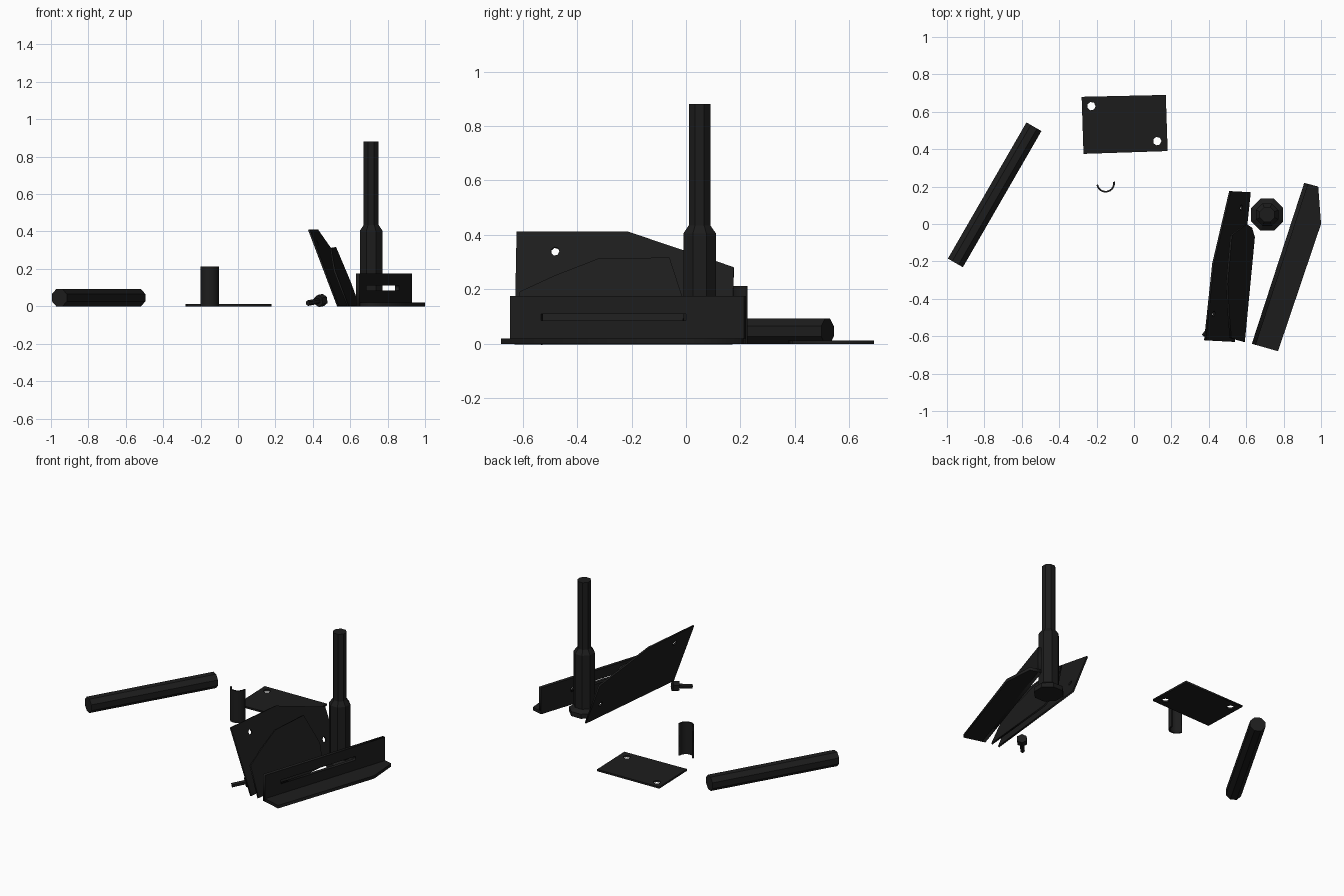
import bpy, bmesh
from math import sin, cos, pi, radians
from mathutils import Vector, Matrix

if "Cube" in bpy.data.objects:
    bpy.data.objects.remove(bpy.data.objects["Cube"])

metal = bpy.data.materials.new("dark_metal")
metal.diffuse_color = (0.012, 0.012, 0.012, 1)
metal.use_nodes = True
metal.node_tree.nodes["Principled BSDF"].inputs["Base Color"].default_value = metal.diffuse_color


def link(name, mesh):
    ob = bpy.data.objects.new(name, mesh)
    mesh.materials.clear()
    mesh.materials.append(metal)
    bpy.context.collection.objects.link(ob)
    return ob


def circle(cx, cy, r, n=7):
    return [(cx + r * cos(2 * pi * i / n), cy + r * sin(2 * pi * i / n)) for i in range(n)]


def sheet(name, outline, thick, origin, u, v, holes=()):
    """Flat sheet with holes, laid on the axes u and v and centred on its plane."""
    cu = bpy.data.curves.new(name, 'CURVE')
    cu.dimensions, cu.fill_mode, cu.extrude = '2D', 'BOTH', thick / 2
    for loop in [outline, *holes]:
        sp = cu.splines.new('POLY')
        sp.points.add(len(loop) - 1)
        for p, (a, b) in zip(sp.points, loop):
            p.co = (a, b, 0, 1)
        sp.use_cyclic_u = True
    tmp = bpy.data.objects.new("tmp", cu)
    bpy.context.collection.objects.link(tmp)
    dg = bpy.context.evaluated_depsgraph_get()
    me = bpy.data.meshes.new_from_object(tmp.evaluated_get(dg))
    bpy.data.objects.remove(tmp)
    me.name = name
    u, v = Vector(u), Vector(v)
    m = Matrix((u, v, u.cross(v).normalized())).transposed().to_4x4()
    m.translation = origin
    me.transform(m)
    bm = bmesh.new()
    bm.from_mesh(me)
    bmesh.ops.remove_doubles(bm, verts=bm.verts, dist=1e-5)
    bmesh.ops.recalc_face_normals(bm, faces=bm.faces)
    bm.to_mesh(me)
    bm.free()
    return link(name, me)


def turned(name, profile, start, direction, n=8):
    """Solid of n sides from (radius, distance) pairs along a direction."""
    rot = Vector(direction).to_track_quat('Z', 'Y')
    bm = bmesh.new()
    rings = []
    for r, d in profile:
        rings.append([bm.verts.new(Vector(start) + rot @ Vector((
            r * cos(2 * pi * (i + .5) / n), r * sin(2 * pi * (i + .5) / n), d)))
            for i in range(n)])
    for a, b in zip(rings, rings[1:]):
        for i in range(n):
            j = (i + 1) % n
            bm.faces.new((a[i], a[j], b[j], b[i]))
    bm.faces.new(rings[0][::-1])
    bm.faces.new(rings[-1])
    bmesh.ops.recalc_face_normals(bm, faces=bm.faces)
    me = bpy.data.meshes.new(name)
    bm.to_mesh(me)
    bm.free()
    return link(name, me)


# Lying pipe
a, b = Vector((-.955, -.208, .046)), Vector((-.535, .52, .046))
turned("lying_pipe", [(.05, 0), (.05, (b - a).length)], a, b - a)

# Standing pipe with foot flange and sleeve
turned("standing_pipe", [(.093, 0), (.093, .03), (.065, .05), (.065, .405),
                         (.043, .435), (.043, .88)], (.712, .05, 0), (0, 0, 1))

# Flat plate with two bolt holes
sheet("floor_plate", [(-.28, .68), (.17, .69), (.18, .39), (-.27, .375)], .012,
      (0, 0, .006), (1, 0, 0), (0, 1, 0),
      [circle(-.228, .63, .023), circle(.124, .443, .023)])

# Half pipe, cut open
arc = [radians(190 + 18 * i) for i in range(11)]
half = [(.05 * cos(t), .05 * sin(t)) for t in arc]
half += [(.041 * cos(t), .041 * sin(t)) for t in reversed(arc)]
sheet("half_pipe", half, .213, (-.152, .218, .1065), (1, 0, 0), (0, 1, 0))

# Angle iron: slotted upright web and flat flange with a clipped corner
along = Vector((.28, .86, 0)).normalized()
side = Vector((along.y, -along.x, 0))
corner = Vector((.63, -.64, 0))
length = .904
sheet("angle_web", [(0, 0), (length, 0), (length, .175), (0, .175)], .022,
      corner + side * .011, along, (0, 0, 1),
      [[(.12, .085), (.68, .085), (.68, .11), (.12, .11)]])
sheet("angle_flange", [(.63, -.64), (.77, -.68), (1, 0), (.985, .2), (.91, .22)],
      .02, (0, 0, .01), (1, 0, 0), (0, 1, 0))

# Two leaning sheets, one clipped and one torn
sheet("leaning_sheet_back", [(0, 0), (0, .41), (.41, .41), (.8, .28), (.8, 0)], .01,
      (.535, -.63, 0), (.106, 1, 0), (-.38, .02, 1),
      [circle(.143, .338, .016), circle(.715, .11, .016)])
sheet("leaning_sheet_front", [(0, 0), (.02, .19), (.15, .25), (.31, .312), (.57, .315),
                              (.63, .13), (.61, .05), (.56, 0)], .01,
      (.588, -.63, 0), (.096, 1, 0), (-.39, 0, 1))

# Loose bolt with hexagonal head
turned("bolt", [(.015, 0), (.015, .085), (.033, .085), (.033, .125)],
       (.373, -.598, .017), (.07, .078, .014), 6)
